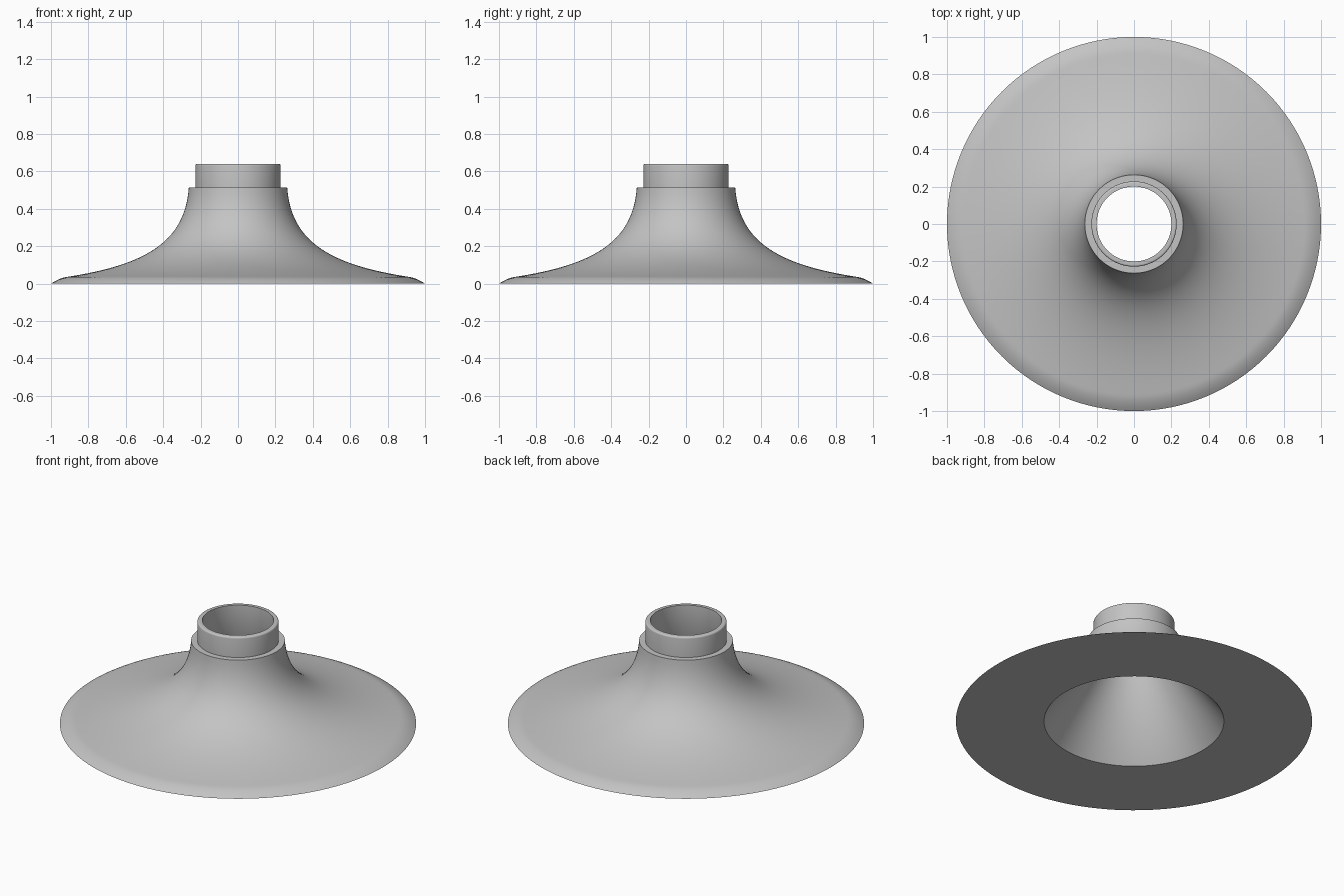
import bpy, bmesh, math
from mathutils import Vector, geometry

SIDES = 128

default_cube = bpy.data.objects.get("Cube")
if default_cube:
    bpy.data.objects.remove(default_cube, do_unlink=True)

# Single plain grey material
grey = bpy.data.materials.new("plain_grey")
grey.use_nodes = True
colour = (0.55, 0.55, 0.55, 1.0)
grey.diffuse_color = colour
grey.node_tree.nodes["Principled BSDF"].inputs["Base Color"].default_value = colour


def curve(start, handle_a, handle_b, end, count):
    """Points along a Bezier curve in the radius/height plane."""
    points = [Vector((r, 0, z)) for r, z in (start, handle_a, handle_b, end)]
    return [(p.x, p.z) for p in geometry.interpolate_bezier(*points, count)]


def revolve(name, profile):
    """Spin a closed radius/height outline around the z axis."""
    bm = bmesh.new()
    ring = [bm.verts.new((r, 0, z)) for r, z in profile]
    edges = [bm.edges.new((a, b)) for a, b in zip(ring, ring[1:] + ring[:1])]
    bmesh.ops.spin(bm, geom=ring + edges, cent=(0, 0, 0), axis=(0, 0, 1),
                   angle=math.tau, steps=SIDES, use_merge=True)
    bmesh.ops.remove_doubles(bm, verts=bm.verts[:], dist=1e-5)
    bmesh.ops.recalc_face_normals(bm, faces=bm.faces[:])
    mesh = bpy.data.meshes.new(name)
    bm.to_mesh(mesh)
    bm.free()
    mesh.materials.append(grey)
    obj = bpy.data.objects.new(name, mesh)
    bpy.context.collection.objects.link(obj)
    bpy.ops.object.select_all(action="DESELECT")
    obj.select_set(True)
    bpy.context.view_layer.objects.active = obj
    bpy.ops.object.shade_smooth_by_angle(angle=math.radians(42))
    return obj


# Outer surface: collar with rounded lip, ledge, flared skirt, thin rounded rim
collar = [(0.2, 0.64)] + curve((0.218, 0.64), (0.224, 0.64), (0.228, 0.636), (0.228, 0.63), 5)
ledge = [(0.228, 0.515)]
skirt = curve((0.263, 0.515), (0.283, 0.22), (0.5, 0.1), (0.91, 0.037), 32)
rim = curve((0.91, 0.037), (0.94, 0.033), (0.97, 0.02), (1.0, 0.0), 8)[1:]

# Inner surface: flat underside, conical mouth, straight bore
inside = [(0.505, 0.0), (0.2, 0.4)]

revolve("flared_flange", collar + ledge + skirt + rim + inside)
